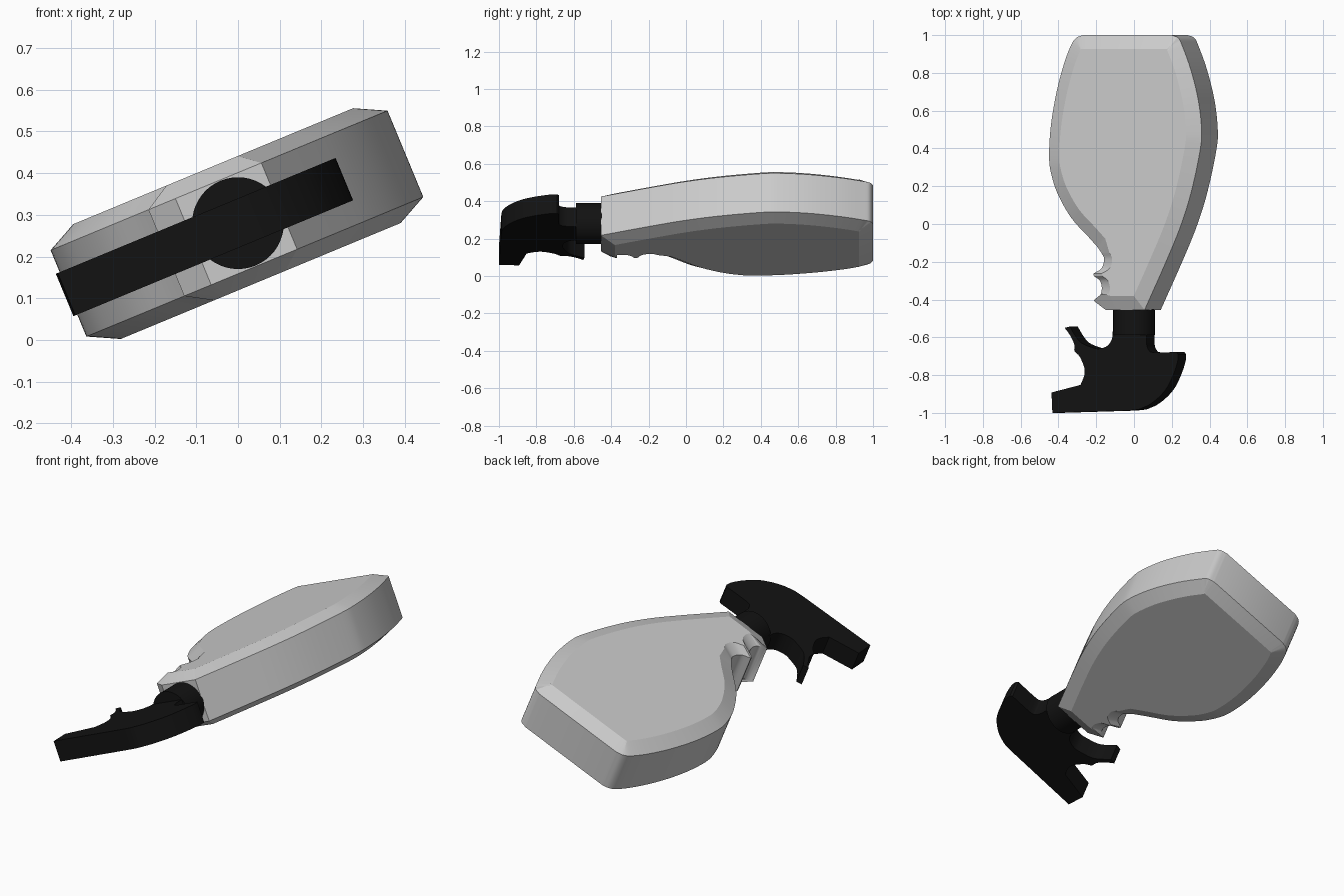
import bpy, bmesh, math
from mathutils import Vector

if "Cube" in bpy.data.objects:
    bpy.data.objects.remove(bpy.data.objects["Cube"])

TILT = math.radians(22.5)
CENTRE = (0, 0, 0.28)


def spline(pts, steps=5):
    """Catmull-Rom through the points; the last point is included."""
    p = [Vector(q) for q in pts]
    p = [2 * p[0] - p[1]] + p + [2 * p[-1] - p[-2]]
    out = []
    for i in range(1, len(p) - 2):
        a, b, c, d = p[i - 1:i + 3]
        for k in range(steps):
            t = k / steps
            out.append(0.5 * (2 * b + (c - a) * t + (2 * a - 5 * b + 4 * c - d) * t ** 2
                              + (3 * b - a - 3 * c + d) * t ** 3))
    return out + [p[-2]]


def inset(pts, dist):
    """Mitred inward offset of a counter-clockwise outline."""
    out = []
    n = len(pts)
    for i, p in enumerate(pts):
        d1 = (p - pts[i - 1]).normalized()
        d2 = (pts[(i + 1) % n] - p).normalized()
        n1, n2 = Vector((-d1.y, d1.x)), Vector((-d2.y, d2.x))
        out.append(p + (n1 + n2) * dist / max(0.5, 1 + n1.dot(n2)))
    return out


def loft(name, layers):
    """Joins matching outlines stacked at given heights and caps both ends."""
    bm = bmesh.new()
    rings = [[bm.verts.new((q[0], q[1], h)) for q in pts] for pts, h in layers]
    n = len(rings[0])
    for lo, hi in zip(rings, rings[1:]):
        for i in range(n):
            j = (i + 1) % n
            bm.faces.new((lo[i], lo[j], hi[j], hi[i]))
    bm.faces.new(rings[0][::-1])
    bm.faces.new(rings[-1])
    bmesh.ops.recalc_face_normals(bm, faces=bm.faces)
    mesh = bpy.data.meshes.new(name)
    bm.to_mesh(mesh)
    bm.free()
    ob = bpy.data.objects.new(name, mesh)
    bpy.context.collection.objects.link(ob)
    return ob


def finish(ob, mat=None):
    ob.rotation_euler = (0, -TILT, 0)
    ob.location = CENTRE
    if mat:
        ob.data.materials.append(mat)
    bpy.ops.object.select_all(action='DESELECT')
    ob.select_set(True)
    bpy.context.view_layer.objects.active = ob
    bpy.ops.object.shade_smooth_by_angle(angle=math.radians(20))


black = bpy.data.materials.new("black_plastic")
black.diffuse_color = (0.006, 0.006, 0.006, 1)
black.use_nodes = True
black.node_tree.nodes["Principled BSDF"].inputs["Base Color"].default_value = black.diffuse_color

# Bottle: body side, two finger scallops, neck end, opposite side
left = spline([(-.246, 1), (-.285, .985), (-.315, .945), (-.354, .85), (-.397, .70), (-.43, .52),
               (-.44, .35), (-.424, .25), (-.386, .15), (-.311, .03), (-.213, -.07), (-.16, -.125)])
grip = spline([(-.142, -.15), (-.125, -.185), (-.14, -.235), (-.186, -.262)], 4)
grip += spline([(-.184, -.275), (-.15, -.30), (-.138, -.34), (-.15, -.38), (-.186, -.405)], 4)
right = spline([(.107, -.455), (.225, -.21), (.312, -.015), (.376, .175), (.427, .40), (.433, .51),
                (.414, .66), (.371, .82), (.322, .945), (.3, .985), (.262, 1)])
outline = left + grip + [Vector((-.116, -.455))] + right
inner = inset(outline, 0.074)
first = len(left)
for k in range(first, first + len(grip)):
    p = outline[k]
    inner[k] = Vector((p.x + 0.062, max(p.y, -.37)))
inner[first + len(grip)] = Vector((-.075, -.38))
for q in inner:
    q.y = min(q.y, .926)
finish(loft("bottle", [(inner, -.149), (outline, -.112), (outline, .112), (inner, .149)]))

# Neck collar
bpy.ops.mesh.primitive_cylinder_add(vertices=48, radius=.11, depth=.14)
collar = bpy.context.object
collar.name = "collar"
for v in collar.data.vertices:
    x, y, z = v.co
    v.co = (x, z - .517, -y)
finish(collar, black)

# Spray head with nozzle, trigger and rounded back
head = [Vector((-.445, -1)), ]
head += spline([(-.445, -1), (-.02, -.988), (.08, -.97), (.147, -.932), (.207, -.873), (.247, -.80),
                (.272, -.73), (.276, -.69)], 5)[5:]
head += spline([(.266, -.678), (.135, -.68), (.107, -.667), (.095, -.635), (.094, -.57)], 4)
head += spline([(-.1, -.57), (-.104, -.61), (-.13, -.645), (-.174, -.66), (-.209, -.656),
                (-.278, -.63), (-.315, -.59), (-.345, -.543)], 4)
head += spline([(-.375, -.55), (-.345, -.587), (-.32, -.635), (-.318, -.672), (-.29, -.70),
                (-.263, -.757), (-.262, -.80), (-.284, -.852)], 4)
head.append(Vector((-.45, -.892)))
finish(loft("spray_head", [(head, -.055), (head, .055)]), black)
